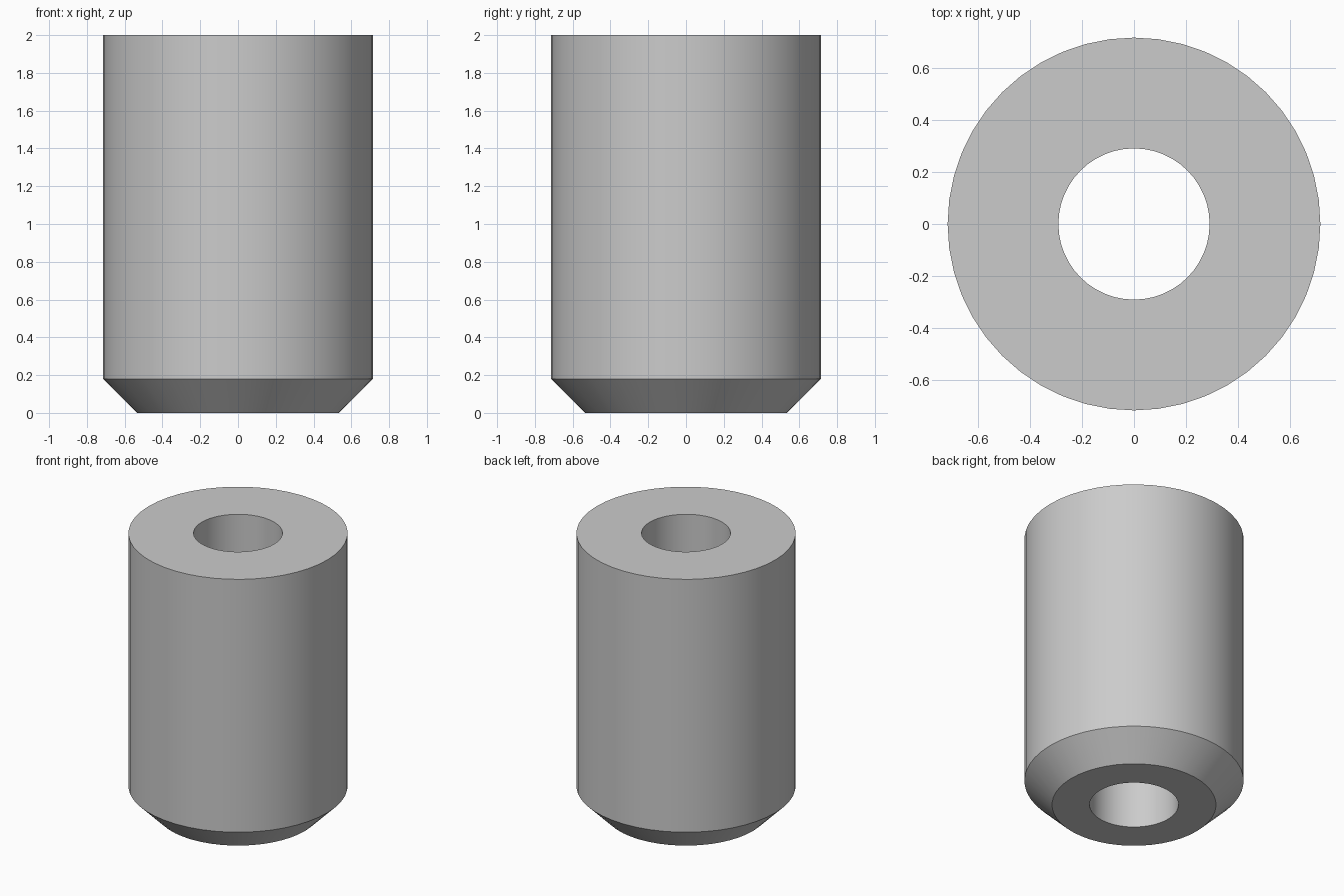
import bpy
import bmesh
import math

cube = bpy.data.objects.get("Cube")
if cube:
    bpy.data.objects.remove(cube, do_unlink=True)

SEGMENTS = 48

# Single grey material
grey = bpy.data.materials.new("light_grey")
grey.use_nodes = True
colour = (0.6, 0.6, 0.6, 1)
grey.diffuse_color = colour
grey.node_tree.nodes["Principled BSDF"].inputs["Base Color"].default_value = colour

# Closed wall profile (radius, height): chamfered foot, straight side, through bore
profile = [(0.29, 0), (0.535, 0), (0.715, 0.18), (0.715, 2), (0.29, 2)]

# Revolve the profile around z
bm = bmesh.new()
rings = []
for i in range(SEGMENTS):
    a = 2 * math.pi * i / SEGMENTS
    rings.append([bm.verts.new((r * math.cos(a), r * math.sin(a), z)) for r, z in profile])
for i, ring in enumerate(rings):
    following = rings[(i + 1) % SEGMENTS]
    for j in range(len(profile)):
        k = (j + 1) % len(profile)
        bm.faces.new((ring[j], following[j], following[k], ring[k]))
bmesh.ops.recalc_face_normals(bm, faces=bm.faces)

mesh = bpy.data.meshes.new("chamfered_sleeve")
bm.to_mesh(mesh)
bm.free()
mesh.materials.append(grey)
sleeve = bpy.data.objects.new("chamfered_sleeve", mesh)
bpy.context.collection.objects.link(sleeve)

# Smooth round walls, crisp rims
bpy.ops.object.select_all(action='DESELECT')
sleeve.select_set(True)
bpy.context.view_layer.objects.active = sleeve
bpy.ops.object.shade_smooth_by_angle(angle=math.radians(30))
